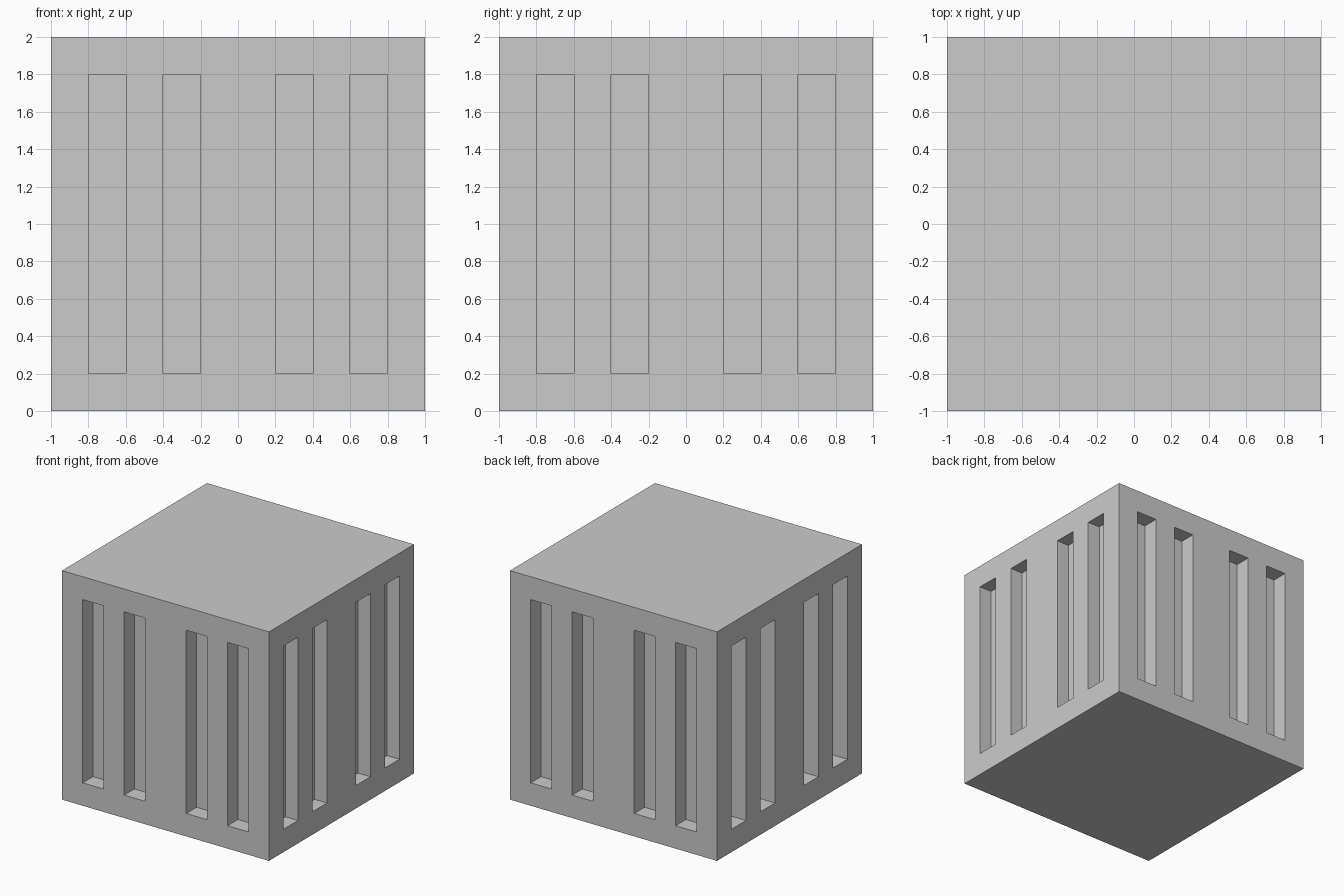
import bpy, bmesh
from mathutils import Matrix, Vector

if "Cube" in bpy.data.objects:
    bpy.data.objects.remove(bpy.data.objects["Cube"])

# Crate body: a plain 2 x 2 x 2 block on the ground
bpy.ops.mesh.primitive_cube_add(size=2, location=(0, 0, 1))
body = bpy.context.object
body.name = "crate_body"


def add_box(bm, lo, hi):
    """Add an axis-aligned box spanning two corners."""
    lo, hi = Vector(lo), Vector(hi)
    m = Matrix.Translation((lo + hi) / 2) @ Matrix.Diagonal((*(hi - lo), 1))
    bmesh.ops.create_cube(bm, size=1, matrix=m)


# Slot cutters: four upright slots sunk into each side
OUT, BOTTOM, TOP = 1.1, 0.2, 1.8
DEPTH = {("x", 1): 0.12, ("x", -1): 0.15, ("y", 1): 0.142, ("y", -1): 0.142}
bm = bmesh.new()
for (axis, sign), depth in DEPTH.items():
    near, far = sorted((sign * (1 - depth), sign * OUT))
    for c in (-0.7, -0.3, 0.3, 0.7):
        a, b = c - 0.1, c + 0.1
        if axis == "x":
            add_box(bm, (near, a, BOTTOM), (far, b, TOP))
        else:
            add_box(bm, (a, near, BOTTOM), (b, far, TOP))
mesh = bpy.data.meshes.new("slot_cutters")
bm.to_mesh(mesh)
bm.free()
cutters = bpy.data.objects.new("slot_cutters", mesh)
bpy.context.collection.objects.link(cutters)
cutters.hide_render = True

# Carve the slots, then drop the cutters
mod = body.modifiers.new("slots", "BOOLEAN")
mod.operation = "DIFFERENCE"
mod.solver = "EXACT"
mod.object = cutters
bpy.context.view_layer.objects.active = body
bpy.ops.object.modifier_apply(modifier=mod.name)
bpy.data.objects.remove(cutters, do_unlink=True)
